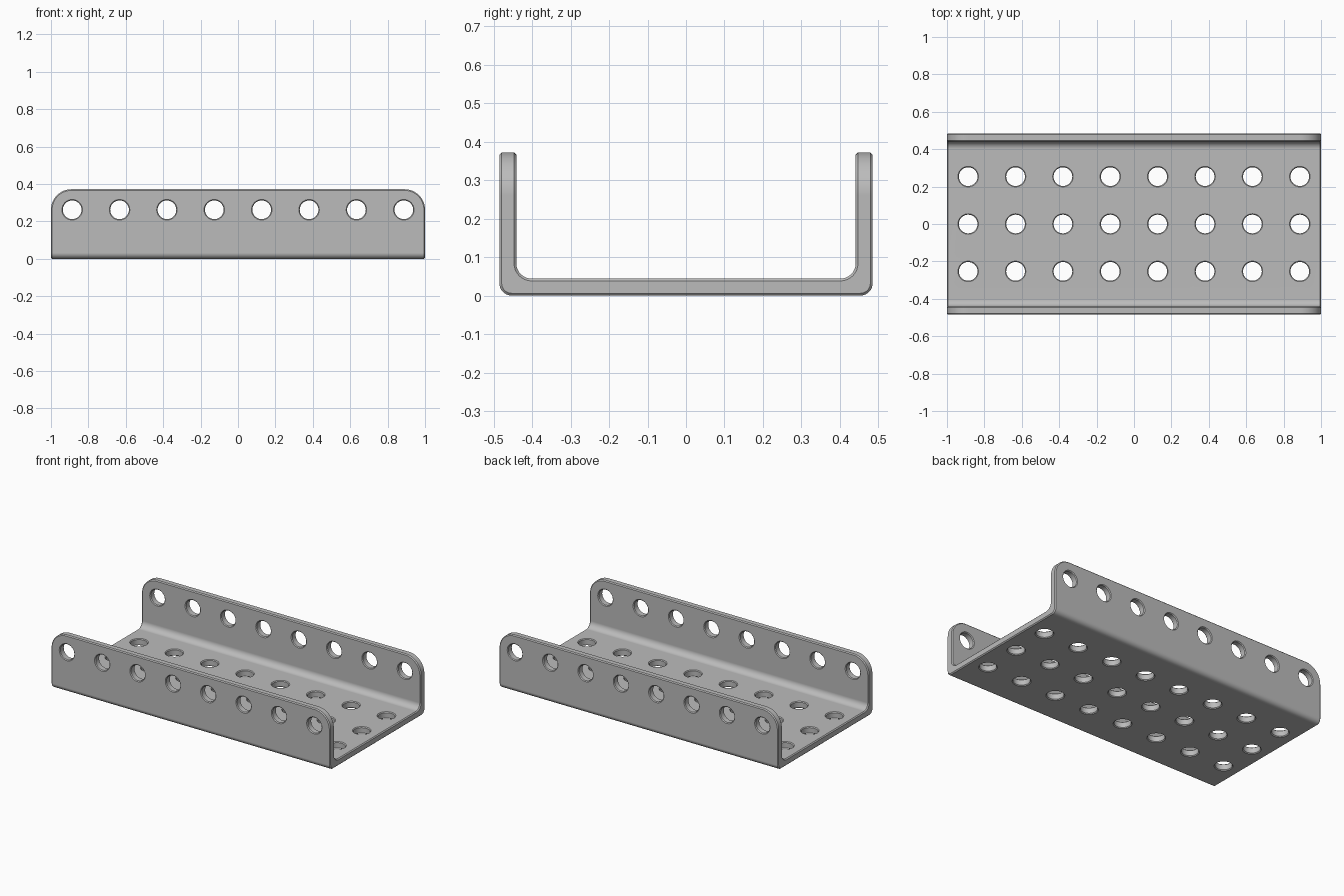
import bpy, bmesh, math
from mathutils import Matrix, Vector

if "Cube" in bpy.data.objects:
    bpy.data.objects.remove(bpy.data.objects["Cube"])

W, H, T = 0.485, 0.372, 0.044        # half width, flange height, sheet thickness
R_OUT, R_IN, R_END = 0.032, 0.04, 0.11
HOLE_R, RIM, CHAMFER = 0.05, 0.005, 0.006
STEP, HOLE_Z = 0.2533, 0.262

steel = bpy.data.materials.new("plain grey metal")
steel.diffuse_color = (0.5, 0.5, 0.5, 1)
steel.use_nodes = True
steel.node_tree.nodes["Principled BSDF"].inputs["Base Color"].default_value = steel.diffuse_color


def arc(cx, cy, r, a0, a1, n=8):
    """Points along an arc, angles in degrees."""
    angles = [math.radians(a0 + (a1 - a0) * i / n) for i in range(n + 1)]
    return [(cx + r * math.cos(a), cy + r * math.sin(a)) for a in angles]


def finish(bm, name):
    bmesh.ops.recalc_face_normals(bm, faces=bm.faces)
    mesh = bpy.data.meshes.new(name)
    bm.to_mesh(mesh)
    bm.free()
    mesh.materials.append(steel)
    obj = bpy.data.objects.new(name, mesh)
    bpy.context.collection.objects.link(obj)
    return obj


def extrude(points, offset, name):
    """Solid from a closed outline, swept by offset."""
    bm = bmesh.new()
    face = bm.faces.new([bm.verts.new(p) for p in points])
    out = bmesh.ops.extrude_face_region(bm, geom=[face])
    moved = [v for v in out["geom"] if isinstance(v, bmesh.types.BMVert)]
    bmesh.ops.translate(bm, verts=moved, vec=offset)
    return finish(bm, name)


def add_hole(bm, centre, axis, sides=32):
    """Pin-shaped cutter that flares at both faces of the sheet."""
    reach = 0.03
    profile = [(HOLE_R + RIM + reach, -T / 2 - reach), (HOLE_R, -T / 2 + RIM),
               (HOLE_R, T / 2 - RIM), (HOLE_R + RIM + reach, T / 2 + reach)]
    turn = Vector((0, 0, 1)).rotation_difference(Vector(axis)).to_matrix().to_4x4()
    place = Matrix.Translation(centre) @ turn
    rings = [[bm.verts.new(place @ Vector((r * math.cos(2 * math.pi * i / sides),
                                           r * math.sin(2 * math.pi * i / sides), h)))
              for i in range(sides)] for r, h in profile]
    for low, high in zip(rings, rings[1:]):
        for i in range(sides):
            j = (i + 1) % sides
            bm.faces.new((low[i], low[j], high[j], high[i]))
    bm.faces.new(rings[0][::-1])
    bm.faces.new(rings[-1])


# Channel: U cross-section, left oversize and then trimmed
tall = H + 0.1
half = [(W, tall)] + arc(W - R_OUT, R_OUT, R_OUT, 0, -90)
inner = arc(W - T - R_IN, T + R_IN, R_IN, -90, 0) + [(W - T, tall)]
outline = half + [(-y, z) for y, z in reversed(half)]
outline += [(-y, z) for y, z in reversed(inner)] + inner
channel = extrude([(-1.1, y, z) for y, z in outline], (2.2, 0, 0), "u_channel")

# Side silhouette with rounded upper corners
side = [(-1, -0.1), (1, -0.1)] + arc(1 - R_END, H - R_END, R_END, 0, 90, 12)
side += arc(-1 + R_END, H - R_END, R_END, 90, 180, 12)
trim = extrude([(x, -0.6, z) for x, z in side], (0, 1.2, 0), "end_trim_cutter")

# Hole pattern: three rows in the floor, one row in each flange
bm = bmesh.new()
for i in range(8):
    x = (i - 3.5) * STEP
    for y in (-STEP, 0, STEP):
        add_hole(bm, (x, y, T / 2), (0, 0, 1))
    for s in (-1, 1):
        add_hole(bm, (x, s * (W - T / 2), HOLE_Z), (0, 1, 0))
holes = finish(bm, "hole_cutter")

# Trim, break the edges, drill
mod = channel.modifiers.new("trim", "BOOLEAN")
mod.operation, mod.solver, mod.object = "INTERSECT", "EXACT", trim
mod = channel.modifiers.new("broken_edges", "BEVEL")
mod.width, mod.segments = CHAMFER, 1
mod.limit_method, mod.angle_limit = "ANGLE", math.radians(40)
mod = channel.modifiers.new("drill", "BOOLEAN")
mod.operation, mod.solver, mod.object = "DIFFERENCE", "EXACT", holes

bpy.context.view_layer.objects.active = channel
channel.select_set(True)
for name in [m.name for m in channel.modifiers]:
    bpy.ops.object.modifier_apply(modifier=name)
for cutter in (trim, holes):
    bpy.data.objects.remove(cutter)

bpy.ops.object.shade_smooth_by_angle(angle=math.radians(30))
mod = channel.modifiers.new("even_shading", "WEIGHTED_NORMAL")
mod.keep_sharp = True
